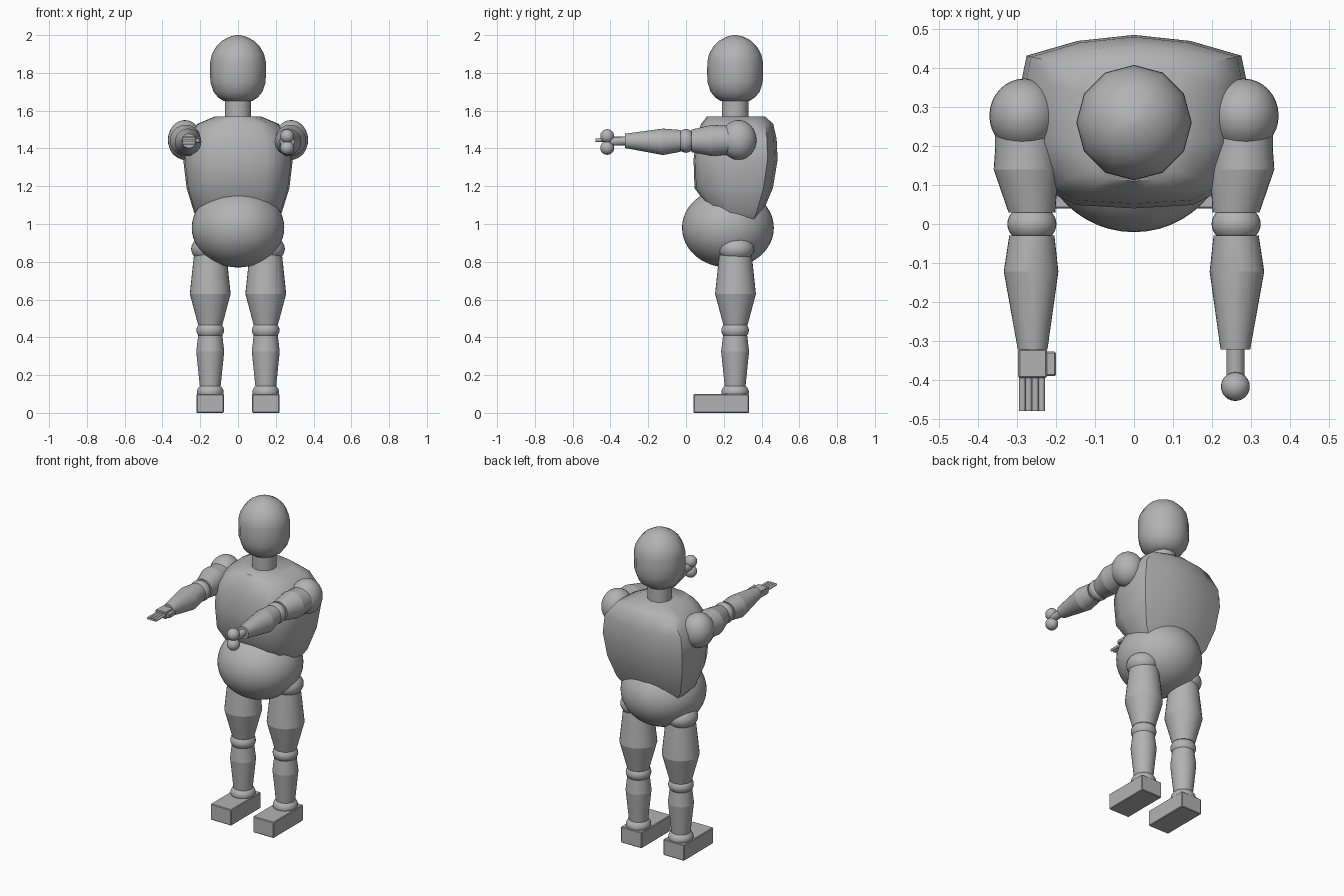
import bpy, bmesh, math
from mathutils import Vector

if "Cube" in bpy.data.objects:
    bpy.data.objects.remove(bpy.data.objects["Cube"])

grey = bpy.data.materials.new("plain_grey")
grey.diffuse_color = (0.45, 0.45, 0.45, 1)
grey.use_nodes = True
grey.node_tree.nodes["Principled BSDF"].inputs["Base Color"].default_value = grey.diffuse_color


def finish(name, bm, angle=40):
    bmesh.ops.recalc_face_normals(bm, faces=bm.faces[:])
    me = bpy.data.meshes.new(name)
    bm.to_mesh(me)
    bm.free()
    ob = bpy.data.objects.new(name, me)
    bpy.context.collection.objects.link(ob)
    me.materials.append(grey)
    bpy.ops.object.select_all(action='DESELECT')
    ob.select_set(True)
    bpy.context.view_layer.objects.active = ob
    bpy.ops.object.shade_smooth_by_angle(angle=math.radians(angle))
    return ob


def loft(name, rings, angle=40):
    """Skin a list of closed point rings and cap both ends."""
    bm = bmesh.new()
    loops = [[bm.verts.new(p) for p in ring] for ring in rings]
    n = len(loops[0])
    for a, b in zip(loops, loops[1:]):
        for i in range(n):
            j = (i + 1) % n
            bm.faces.new((a[i], a[j], b[j], b[i]))
    bm.faces.new(loops[0])
    bm.faces.new(loops[-1])
    return finish(name, bm, angle)


def circle(c, r, axis, n):
    pts = []
    for i in range(n):
        t = 2 * math.pi * i / n
        u, v = r * math.sin(t), r * math.cos(t)
        pts.append(Vector(c) + (Vector((u, v, 0)) if axis == 'z' else Vector((u, 0, v))))
    return pts


def limb(name, stations, axis, n=32):
    """Round tapered limb through (x, y, z, radius) stations."""
    return loft(name, [circle(s[:3], s[3], axis, n) for s in stations], 12)


def ball(name, c, r, seg=32):
    bm = bmesh.new()
    bmesh.ops.create_uvsphere(bm, u_segments=seg, v_segments=seg // 2, radius=1)
    for v in bm.verts:
        v.co = Vector((v.co.x * r[0], v.co.y * r[1], v.co.z * r[2])) + Vector(c)
    return finish(name, bm)


def box(name, lo, hi, bevel=0.004):
    bm = bmesh.new()
    bmesh.ops.create_cube(bm, size=1)
    for v in bm.verts:
        v.co = Vector([(lo[i] + hi[i]) / 2 + v.co[i] * (hi[i] - lo[i]) for i in range(3)])
    bmesh.ops.bevel(bm, geom=bm.edges[:], offset=bevel, segments=1, affect='EDGES')
    return finish(name, bm, 30)


# Head and neck
head_profile = [(1.65, .075), (1.67, .105), (1.70, .13), (1.75, .146), (1.80, .148),
                (1.86, .147), (1.90, .138), (1.94, .115), (1.97, .085), (1.99, .048), (2.0, .012)]
loft("head", [circle((0, .26, z), r, 'z', 12) for z, r in head_profile], 50)
limb("neck", [(0, .26, 1.54, .07), (0, .26, 1.67, .07)], 'z')

# Torso: rings of height, half width, front and back depth
rings = []
for z, w, yf, yb in [(1.02, .20, .165, .385), (1.06, .232, .14, .405), (1.19, .272, .045, .46),
                     (1.34, .29, .04, .485), (1.45, .278, .052, .48), (1.53, .215, .08, .462),
                     (1.568, .125, .11, .42)]:
    d = yb - yf
    half = [(.52 * w, yf + .02 * d), (.76 * w, yf + .10 * d), (.97 * w, yf + .35 * d),
            (w, yf + .72 * d), (.95 * w, yf + .88 * d), (.5 * w, yf + .965 * d)]
    ring = [(0, yf)] + half + [(0, yb)] + [(-x, y) for x, y in reversed(half)]
    rings.append([(x, y, z) for x, y in ring])
loft("torso", rings, 45)

# Round belly
ball("belly", (0, .222, .98), (.245, .243, .21), 48)

for side, s in (("left", 1), ("right", -1)):
    # Arm reaching forward
    ball(side + "_shoulder", (s * .281, .278, 1.445), (.09, .095, .105))
    limb(side + "_upper_arm", [(s * .281, .26, 1.445, .075), (s * .278, .195, 1.443, .078),
                               (s * .277, .14, 1.442, .083), (s * .262, .03, 1.44, .06)], 'y')
    ball(side + "_elbow", (s * .262, 0, 1.44), (.063, .05, .063))
    limb(side + "_forearm", [(s * .262, -.03, 1.44, .058), (s * .264, -.122, 1.435, .07),
                             (s * .26, -.322, 1.44, .038)], 'y')
    # Leg
    x = s * .147
    ball(side + "_hip", (s * .16, .265, .868), (.088, .095, .07))
    limb(side + "_thigh", [(x, .262, .86, .082), (x, .262, .82, .088),
                           (x, .262, .63, .108), (x, .262, .465, .064)], 'z')
    ball(side + "_knee", (x, .26, .437), (.073, .073, .055))
    limb(side + "_shin", [(x, .26, .41, .064), (x, .26, .325, .074), (x, .26, .14, .055)], 'z')
    ball(side + "_ankle", (x, .26, .11), (.071, .073, .05))
    box(side + "_foot", (x - .072, .04, 0), (x + .072, .333, .1))

# Open hand: palm, thumb and four fingers
box("palm", (-.297, -.395, 1.42), (-.223, -.32, 1.463))
box("thumb", (-.23, -.39, 1.43), (-.2, -.327, 1.455))
for i in range(4):
    fx = -.2865 + i * .0167
    limb("finger", [(fx, -.39, 1.443, .0085), (fx, -.48, 1.443, .0085)], 'y', 12)

# Gripper hand: stem with two stacked balls
limb("gripper_stem", [(.26, -.31, 1.44, .023), (.26, -.40, 1.437, .023)], 'y', 24)
for z in (1.403, 1.465):
    ball("gripper_ball", (.26, -.417, z), (.037, .037, .037), 24)
